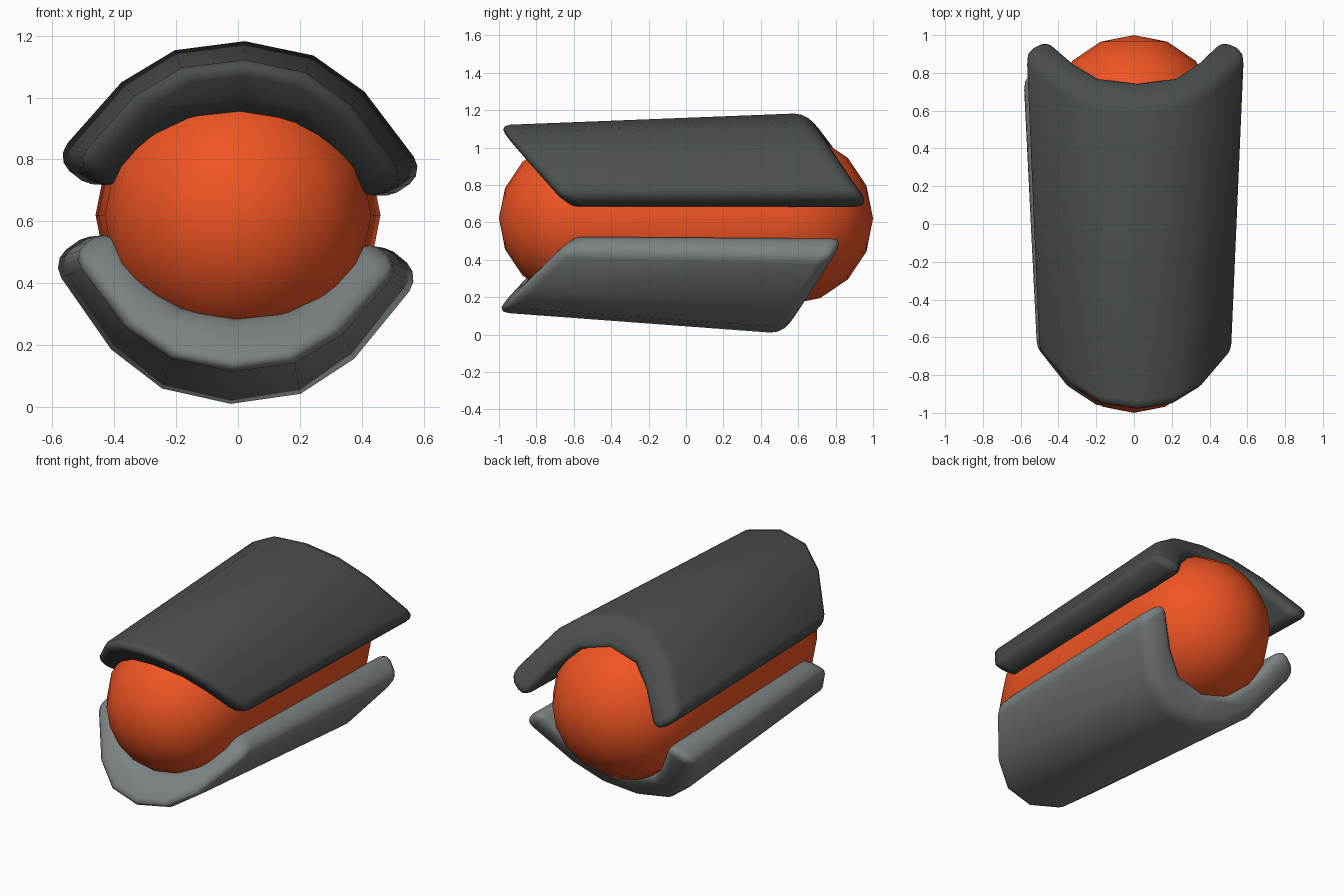
import bpy, bmesh, math
from mathutils import Matrix, Vector

if "Cube" in bpy.data.objects:
    bpy.data.objects.remove(bpy.data.objects["Cube"])

CZ = 0.62  # height of the long axis


def material(name, color):
    m = bpy.data.materials.new(name)
    m.diffuse_color = (*color, 1)
    m.use_nodes = True
    m.node_tree.nodes["Principled BSDF"].inputs["Base Color"].default_value = m.diffuse_color
    return m


def finish(name, bm, mat, bevel=0.0):
    bmesh.ops.recalc_face_normals(bm, faces=bm.faces[:])
    me = bpy.data.meshes.new(name)
    bm.to_mesh(me)
    bm.free()
    me.materials.append(mat)
    for p in me.polygons:
        p.use_smooth = True
    ob = bpy.data.objects.new(name, me)
    bpy.context.collection.objects.link(ob)
    if bevel:
        b = ob.modifiers.new("rounded_rim", 'BEVEL')
        b.width, b.segments = bevel, 3
        b.limit_method, b.angle_limit = 'ANGLE', math.radians(35)
    return ob


# Capsule core: slightly tapered, spun around the y axis
def capsule():
    bm = bmesh.new()
    pts = []
    for cy, r, start in ((-0.57, 0.43, -90), (0.54, 0.46, 0)):
        for i in range(5):
            a = math.radians(start + i * 22.5)
            pts.append((r * math.cos(a), cy + r * math.sin(a), 0))
    vs = [bm.verts.new(p) for p in pts]
    es = [bm.edges.new(e) for e in zip(vs, vs[1:])]
    bmesh.ops.spin(bm, geom=vs + es, cent=(0, 0, 0), axis=(0, 1, 0),
                   angle=math.tau, steps=16, use_merge=False)
    bmesh.ops.remove_doubles(bm, verts=bm.verts[:], dist=1e-4)
    bmesh.ops.translate(bm, verts=bm.verts[:], vec=(0, 0, CZ))
    finish("capsule_core", bm, material("orange", (0.87, 0.09, 0.017)))


# Half profiles (x, z) of the shell, crown to tip
OUTER_BACK = [(0, .565), (.225, .527), (.395, .416), (.605, .16)]
INNER_BACK = [(0, .39), (.19, .355), (.31, .25), (.46, .055)]
OUTER_FRONT = [(x * .885, z * .885) for x, z in OUTER_BACK]
INNER_FRONT = [(0, .325), (.17, .3), (.275, .225), (.405, .055)]


def mirrored(half):
    return [(-x, z) for x, z in half[:0:-1]] + half


# Curved shell with slanted end cuts; flip = -1 gives the lower one
def shell(name, flip, front_cut, back_cut, back_scale, mat):
    bm = bmesh.new()

    def ring(outer, inner, cut, scale):
        loop = mirrored(outer) + mirrored(inner)[::-1]
        return [bm.verts.new((x, cut[0] + cut[1] * z * scale, flip * z * scale))
                for x, z in loop]

    f = ring(OUTER_FRONT, INNER_FRONT, front_cut, 1)
    b = ring(OUTER_BACK, INNER_BACK, back_cut, back_scale)
    n = len(f)
    for i in range(n):
        j = (i + 1) % n
        bm.faces.new((f[i], f[j], b[j], b[i]))
    bm.faces.new(f)
    bm.faces.new(b)
    roll = Matrix.Rotation(math.radians(2.2), 4, 'Y')
    bmesh.ops.transform(bm, verts=bm.verts[:],
                        matrix=Matrix.Translation(Vector((0, 0, CZ))) @ roll)
    finish(name, bm, mat, 0.065)


capsule()
shell("upper_shell", 1, (-0.555, -0.91), (1.045, -0.707), 1.0,
      material("dark_grey", (0.07, 0.08, 0.075)))
shell("lower_shell", -1, (-0.53, -0.98), (0.90, -0.62), 1.088,
      material("mid_grey", (0.2, 0.22, 0.22)))
